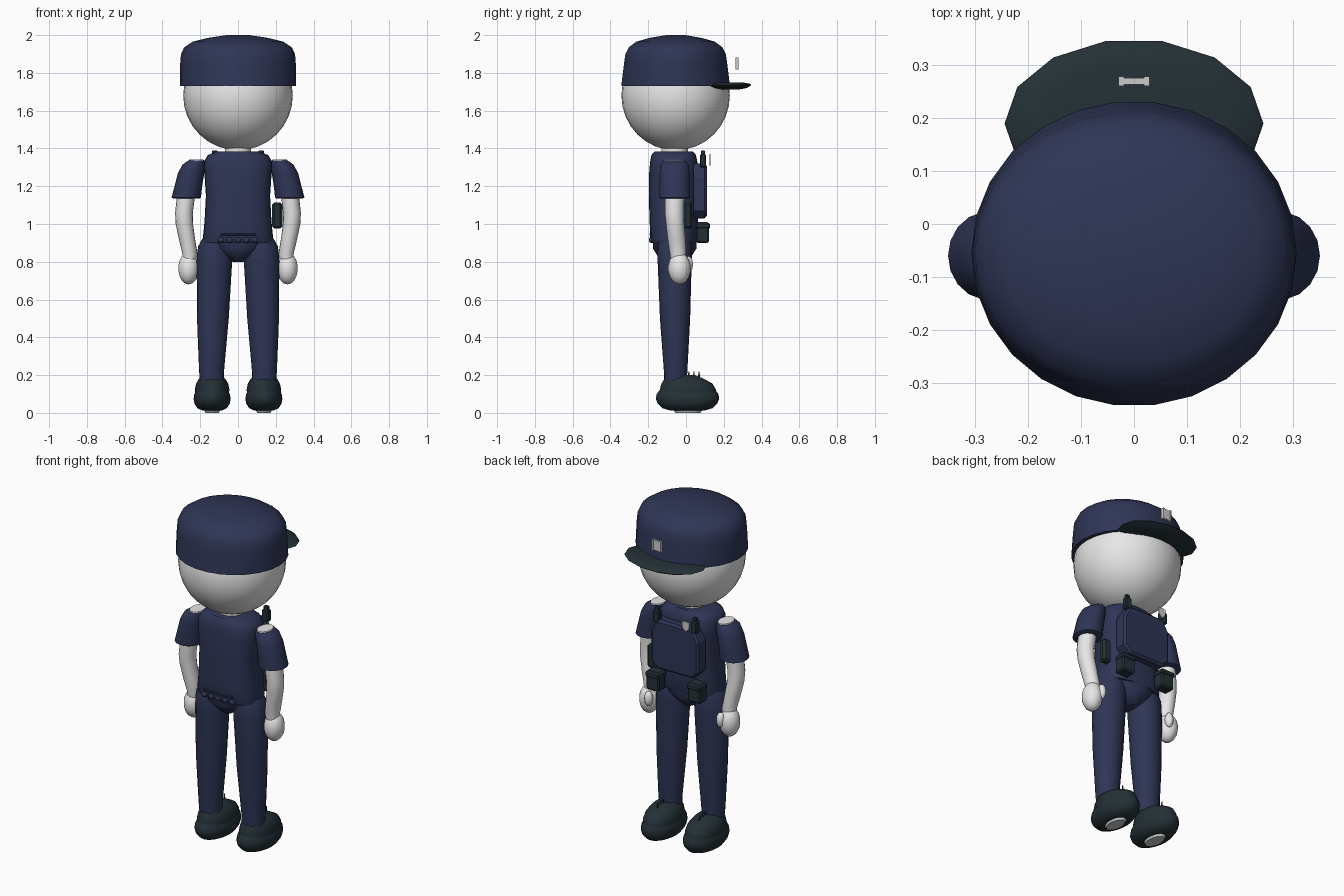
import bpy, bmesh, math
from mathutils import Vector

cube = bpy.data.objects.get("Cube")
if cube:
    bpy.data.objects.remove(cube, do_unlink=True)


def material(name, colour):
    mat = bpy.data.materials.new(name)
    mat.use_nodes = True
    rgba = (*colour, 1)
    mat.diffuse_color = rgba
    mat.node_tree.nodes["Principled BSDF"].inputs["Base Color"].default_value = rgba
    return mat


navy = material("navy cloth", (0.028, 0.036, 0.092))
dark = material("dark leather", (0.017, 0.03, 0.036))
white = material("pale skin", (0.8, 0.8, 0.8))
silver = material("silver metal", (0.6, 0.6, 0.6))


def finish(name, bm, mat, angle=40):
    """Turn a bmesh into a named, shaded object."""
    bmesh.ops.recalc_face_normals(bm, faces=bm.faces)
    mesh = bpy.data.meshes.new(name)
    bm.to_mesh(mesh)
    bm.free()
    mesh.materials.append(mat)
    obj = bpy.data.objects.new(name, mesh)
    bpy.context.collection.objects.link(obj)
    bpy.ops.object.select_all(action="DESELECT")
    obj.select_set(True)
    bpy.context.view_layer.objects.active = obj
    bpy.ops.object.shade_smooth_by_angle(angle=math.radians(angle))
    return obj


def loft(name, rings, mat, sides=20, power=1.0, angle=40, caps=True):
    """Skin horizontal rings given as (x, y, z, radius x, radius y)."""
    bm = bmesh.new()
    loops = []
    for x, y, z, rx, ry in rings:
        loop = []
        for i in range(sides):
            a = math.tau * i / sides
            c, s = math.cos(a), math.sin(a)
            loop.append(bm.verts.new((x + rx * math.copysign(abs(c) ** power, c),
                                      y + ry * math.copysign(abs(s) ** power, s), z)))
        loops.append(loop)
    for low, high in zip(loops, loops[1:]):
        for i in range(sides):
            j = (i + 1) % sides
            bm.faces.new((low[i], low[j], high[j], high[i]))
    if caps:
        bm.faces.new(loops[0])
        bm.faces.new(loops[-1])
    return finish(name, bm, mat, angle)


def ball(name, centre, radii, mat, sides=24):
    bm = bmesh.new()
    bmesh.ops.create_uvsphere(bm, u_segments=sides, v_segments=sides // 2, radius=1)
    bmesh.ops.scale(bm, vec=radii, verts=bm.verts)
    bmesh.ops.translate(bm, vec=centre, verts=bm.verts)
    return finish(name, bm, mat, 60)


def box(name, centre, size, mat, bevel=0.0):
    bm = bmesh.new()
    bmesh.ops.create_cube(bm, size=1)
    bmesh.ops.scale(bm, vec=size, verts=bm.verts)
    bmesh.ops.translate(bm, vec=centre, verts=bm.verts)
    if bevel:
        bmesh.ops.bevel(bm, geom=bm.edges[:], offset=bevel, segments=1, affect="EDGES")
    return finish(name, bm, mat, 30)


def plate(name, outline, y0, y1, mat, bevel=0.0):
    """Extrude an (x, z) outline along y, bevelling the outer face."""
    bm = bmesh.new()
    face = bm.faces.new([bm.verts.new((x, y0, z)) for x, z in outline])
    new = bmesh.ops.extrude_face_region(bm, geom=[face])["geom"]
    moved = [v for v in new if isinstance(v, bmesh.types.BMVert)]
    bmesh.ops.translate(bm, vec=(0, y1 - y0, 0), verts=moved)
    if bevel:
        rim = [e for e in bm.edges if all(v in moved for v in e.verts)]
        bmesh.ops.bevel(bm, geom=rim, offset=bevel, segments=1, affect="EDGES")
    return finish(name, bm, mat, 20)


# Head and neck
HEAD_Y = -0.055
ball("head", (0, HEAD_Y, 1.68), (0.29, 0.287, 0.29), white, 32)
loft("neck", [(0, -0.06, 1.34, 0.07, 0.07), (0, -0.06, 1.43, 0.07, 0.07)], white)

# Cap crown, peak and badge
crown = [(0.308, 0.29, 1.73), (0.308, 0.288, 1.745), (0.306, 0.275, 1.85), (0.302, 0.268, 1.9),
         (0.285, 0.25, 1.935), (0.24, 0.21, 1.965), (0.16, 0.14, 1.985), (0.06, 0.05, 2.0)]
loft("cap_crown", [(0, HEAD_Y, z, rx, ry) for rx, ry, z in crown], navy, 26, angle=50)
peak = [(1.713, 0.6), (1.72, 0.85), (1.735, 1), (1.742, 0.97), (1.75, 0.7)]
loft("cap_peak", [(0, 0.19, z, 0.245 * k, 0.16 * k) for z, k in peak], dark, 14, angle=50)
box("cap_badge", (0, 0.27, 1.85), (0.04, 0.012, 0.06), silver)
for s in (-1, 1):
    box("cap_badge_side", (s * 0.024, 0.27, 1.85), (0.01, 0.018, 0.064), silver)

# Shirt and hips
shirt = [(0.9, 0.185, 0.118), (0.92, 0.187, 0.125), (1.0, 0.178, 0.127), (1.15, 0.17, 0.132),
         (1.27, 0.178, 0.13), (1.33, 0.18, 0.125), (1.365, 0.16, 0.118), (1.385, 0.11, 0.1)]
loft("shirt", [(0, -0.065, z, rx, ry) for z, rx, ry in shirt], navy, 28, power=0.75)
hips = [(0.8, 0.03, 0.06), (0.83, 0.08, 0.09), (0.87, 0.14, 0.115), (0.91, 0.17, 0.115)]
loft("hips", [(0, -0.06, z, rx, ry) for z, rx, ry in hips], navy, 24)

# Gathered hem folds at the waist
box("waist_fold", (0, -0.185, 0.945), (0.19, 0.016, 0.012), navy, 0.003)
for i in range(5):
    ball("waist_bump", ((i - 2) * 0.045, -0.185, 0.915), (0.018, 0.012, 0.016), navy, 10)

# Chest armour with corner cuts, pouches, radios and shield badge
armour = [(-0.155, 1.07), (-0.115, 1.03), (0.115, 1.03), (0.155, 1.07),
          (0.155, 1.25), (0.115, 1.32), (-0.115, 1.32), (-0.155, 1.25)]
plate("chest_armour", armour, 0.04, 0.11, navy, 0.012)
shield = [(0, -0.03), (0.02, -0.012), (0.025, 0.025), (0, 0.03), (-0.025, 0.025), (-0.02, -0.012)]
plate("chest_badge", [(x - 0.088, z + 1.34) for x, z in shield], 0.124, 0.13, silver)
for s in (-1, 1):
    box("pouch", (s * 0.135, 0.088, 0.955), (0.085, 0.068, 0.11), dark, 0.008)
    box("pouch_flap", (s * 0.135, 0.09, 0.99), (0.09, 0.074, 0.03), dark, 0.006)
    box("radio", (s * 0.123, 0.09, 1.335), (0.042, 0.034, 0.07), dark, 0.006)
    box("radio_top", (s * 0.123, 0.09, 1.375), (0.028, 0.022, 0.03), dark, 0.004)
box("holster", (0.208, 0.01, 1.045), (0.055, 0.045, 0.14), dark, 0.012)

for s in (-1, 1):
    # Arm, sleeve and hand
    sleeve = [(0.273, 1.135, 0.07, 0.074), (0.274, 1.14, 0.078, 0.084), (0.263, 1.2, 0.073, 0.082),
              (0.248, 1.27, 0.07, 0.08), (0.233, 1.315, 0.06, 0.075), (0.22, 1.336, 0.042, 0.06)]
    loft("sleeve", [(s * x, -0.06, z, rx, ry) for x, z, rx, ry in sleeve], navy, 18)
    loft("shoulder_patch", [(s * 0.22, -0.06, 1.33, 0.042, 0.058),
                            (s * 0.22, -0.06, 1.342, 0.038, 0.055)], white, 18)
    arm = [(0.26, -0.04, 0.8, 0.036, 0.04), (0.254, -0.042, 0.84, 0.04, 0.043),
           (0.27, -0.05, 0.92, 0.043, 0.047), (0.284, -0.058, 1.0, 0.046, 0.048),
           (0.286, -0.062, 1.06, 0.047, 0.05), (0.274, -0.06, 1.16, 0.048, 0.052)]
    loft("arm", [(s * a[0], *a[1:]) for a in arm], white, 16)
    ball("hand", (s * 0.262, -0.035, 0.765), (0.055, 0.06, 0.085), white, 18)
    ball("thumb", (s * 0.235, 0.012, 0.785), (0.024, 0.025, 0.045), white, 12)

    # Trouser leg
    leg = [(0.138, -0.055, 0.16, 0.062, 0.06), (0.14, -0.055, 0.22, 0.066, 0.062),
           (0.133, -0.058, 0.5, 0.084, 0.08), (0.125, -0.06, 0.8, 0.094, 0.09),
           (0.122, -0.06, 0.88, 0.09, 0.092), (0.12, -0.06, 0.92, 0.07, 0.08)]
    loft("trouser_leg", [(s * a[0], *a[1:]) for a in leg], navy, 20)

    # Shoe: rounded sole, upper, tread patch and laces
    x = s * 0.137
    sole = [(0.012, 0.05, 0.09), (0.025, 0.078, 0.133), (0.05, 0.094, 0.158),
            (0.075, 0.098, 0.168), (0.1, 0.094, 0.163), (0.125, 0.08, 0.145)]
    loft("shoe_sole", [(x, 0.008, z, rx, ry) for z, rx, ry in sole], dark, 24)
    upper = [(0.01, 0.1, 0.09, 0.148), (0.01, 0.125, 0.091, 0.148), (0.005, 0.155, 0.085, 0.135),
             (-0.01, 0.18, 0.07, 0.105), (-0.022, 0.2, 0.045, 0.07)]
    loft("shoe_upper", [(x, *u) for u in upper], dark, 24)
    loft("shoe_tread", [(x, 0.01, 0.0, 0.036, 0.066), (x, 0.01, 0.02, 0.045, 0.08)], silver, 20)
    for i in range(3):
        bm = bmesh.new()
        bmesh.ops.create_cone(bm, segments=6, radius1=0.007, radius2=0.002, depth=0.04, cap_ends=True)
        bmesh.ops.translate(bm, vec=(x, 0.015 + i * 0.027, 0.2), verts=bm.verts)
        finish("lace", bm, dark)
